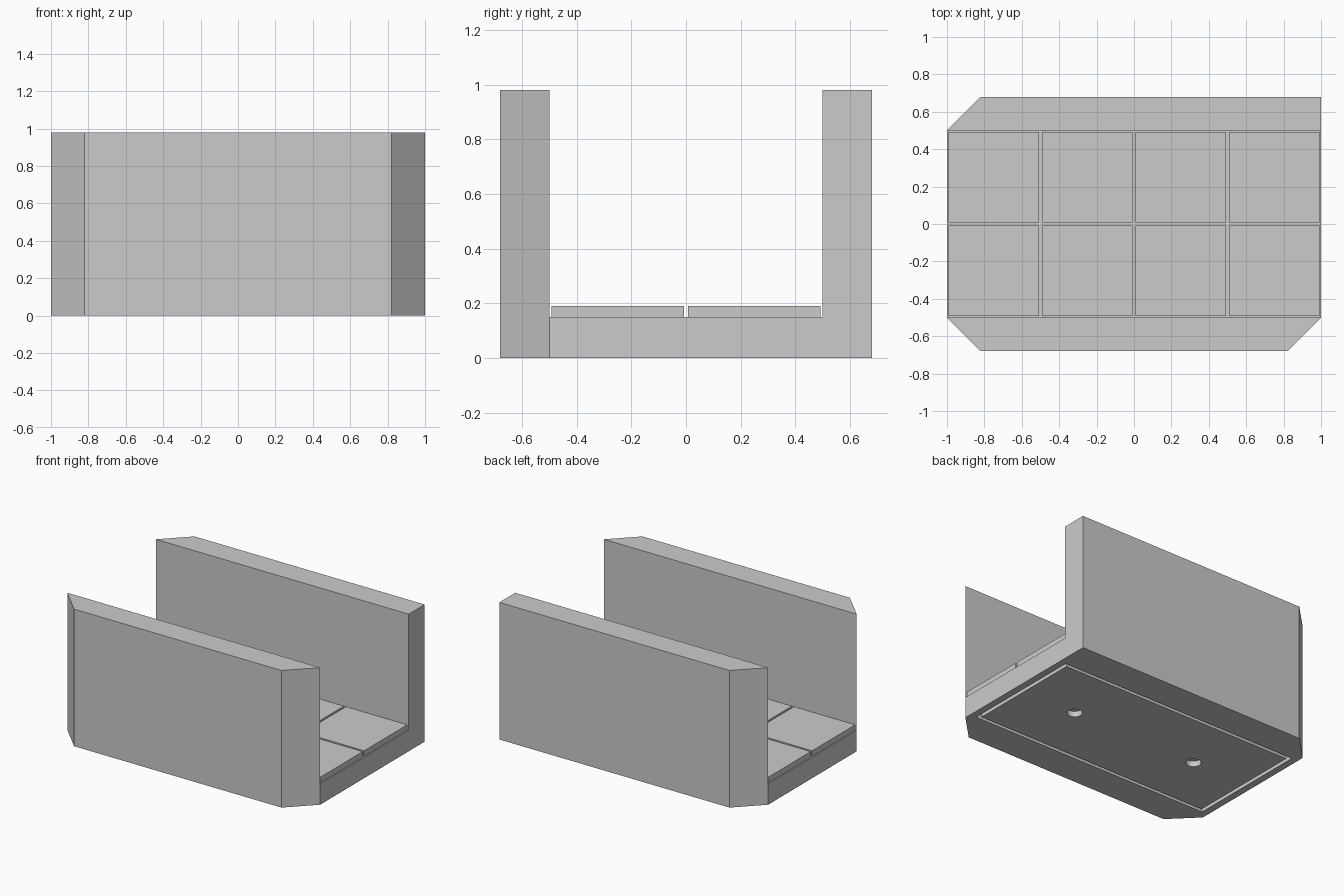
import bpy
import bmesh

cube = bpy.data.objects.get("Cube")
if cube:
    bpy.data.objects.remove(cube, do_unlink=True)

grey = bpy.data.materials.new("plain grey")
grey.use_nodes = True
colour = (0.6, 0.6, 0.6, 1)
grey.diffuse_color = colour
grey.node_tree.nodes["Principled BSDF"].inputs["Base Color"].default_value = colour


def prism(name, outline, z0, z1):
    """Extrude a flat outline from z0 up to z1."""
    bm = bmesh.new()
    base = bm.faces.new([bm.verts.new((x, y, z0)) for x, y in outline])
    top = bmesh.ops.extrude_face_region(bm, geom=[base])["geom"]
    for v in top:
        if isinstance(v, bmesh.types.BMVert):
            v.co.z = z1
    bmesh.ops.recalc_face_normals(bm, faces=bm.faces[:])
    mesh = bpy.data.meshes.new(name)
    bm.to_mesh(mesh)
    bm.free()
    mesh.materials.append(grey)
    obj = bpy.data.objects.new(name, mesh)
    bpy.context.collection.objects.link(obj)
    return obj


def rect(cx, cy, hx, hy):
    return [(cx - hx, cy - hy), (cx + hx, cy - hy), (cx + hx, cy + hy), (cx - hx, cy + hy)]


def cut(obj, cutter):
    """Subtract the cutter, then remove it."""
    cutter.hide_render = True
    mod = obj.modifiers.new("cut", "BOOLEAN")
    mod.operation = "DIFFERENCE"
    mod.solver = "EXACT"
    mod.object = cutter
    bpy.context.view_layer.objects.active = obj
    bpy.ops.object.modifier_apply(modifier=mod.name)
    bpy.data.objects.remove(cutter, do_unlink=True)


INNER, OUTER, HEIGHT, FLOOR, BEVEL = 0.5, 0.68, 0.98, 0.15, 0.18
DEPTH = 0.04

# Walls: the front has both outer corners chamfered, the back only one
prism("front_wall", [(-1, -INNER), (BEVEL - 1, -OUTER), (1 - BEVEL, -OUTER), (1, -INNER)], 0, HEIGHT)
prism("back_wall", [(1, INNER), (1, OUTER), (BEVEL - 1, OUTER), (-1, INNER)], 0, HEIGHT)

# Floor with a pocket underneath
floor = prism("floor", rect(0, 0, 1, INNER), 0, FLOOR)
cut(floor, prism("pocket_cutter", rect(0, 0, 0.95, 0.45), -DEPTH, DEPTH))

# Cover panel in the pocket, leaving a groove around it, with two round holes
panel = prism("underside_panel", rect(0, 0, 0.925, 0.425), 0, DEPTH)
for x in (-0.5, 0.5):
    bpy.ops.mesh.primitive_cylinder_add(vertices=32, radius=0.05, depth=0.2, location=(x, 0, 0))
    hole = bpy.context.object
    hole.data.materials.append(grey)
    cut(panel, hole)

# Floor tiles in two rows of four
for row in range(2):
    for col in range(4):
        centre = (col * 0.5 - 0.75, row * 0.5 - 0.25)
        prism(f"floor_tile_{row + 1}_{col + 1}", rect(*centre, 0.2425, 0.2425), FLOOR, FLOOR + DEPTH)
